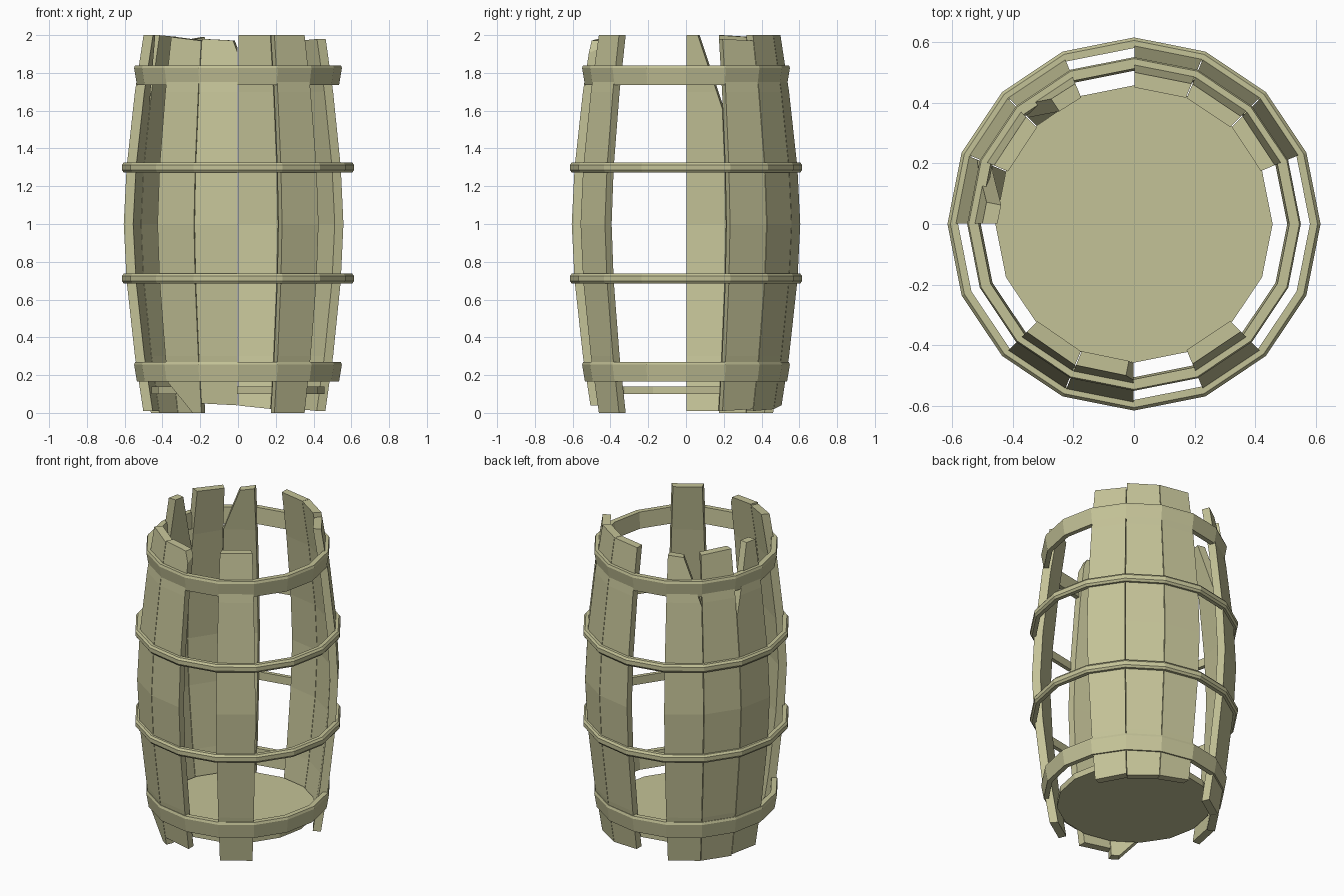
import bpy, bmesh
from math import cos, sin, pi
from mathutils import Vector

cube = bpy.data.objects.get("Cube")
if cube:
    bpy.data.objects.remove(cube)

wood = bpy.data.materials.new("pale olive wood")
wood.use_nodes = True
COLOR = (0.55, 0.54, 0.31, 1)
wood.diffuse_color = COLOR
wood.node_tree.nodes["Principled BSDF"].inputs["Base Color"].default_value = COLOR

SIDES = 16
STEP = 2 * pi / SIDES
THICK = 0.05


def finish(bm, name):
    bmesh.ops.recalc_face_normals(bm, faces=bm.faces)
    mesh = bpy.data.meshes.new(name)
    bm.to_mesh(mesh)
    bm.free()
    mesh.materials.append(wood)
    obj = bpy.data.objects.new(name, mesh)
    bpy.context.collection.objects.link(obj)


def bulge(z):
    return 0.605 - 0.105 * abs(z - 1) ** 1.6


def polar(r, a, z):
    return Vector((r * cos(a), r * sin(a), z))


def bridge(bm, a, b):
    for i in range(len(a)):
        j = (i + 1) % len(a)
        bm.faces.new((a[i], a[j], b[j], b[i]))


# A bowed plank filling one side of the barrel, with broken ends cut off.
# Each cut is a line of two (fraction across, height) points; 'top' cuts go first.
def stave(index, top_cuts=(), bottom_cuts=()):
    bm = bmesh.new()
    a0, a1 = index * STEP + 0.003, (index + 1) * STEP - 0.003
    rings = []
    for z in (0, 0.3, 0.7, 1, 1.3, 1.7, 2):
        r = bulge(z)
        corners = ((r, a0), (r, a1), (r - THICK, a1), (r - THICK, a0))
        rings.append([bm.verts.new(polar(cr, ca, z)) for cr, ca in corners])
    for low, high in zip(rings, rings[1:]):
        bridge(bm, low, high)
    bm.faces.new(rings[0])
    bm.faces.new(rings[-1])

    mid = (a0 + a1) / 2
    outward = Vector((cos(mid), sin(mid), 0))
    for cuts, end in ((top_cuts, 1), (bottom_cuts, -1)):
        for (u0, z0), (u1, z1) in cuts:
            r = bulge(z0)
            p = polar(r, a0, z0).lerp(polar(r, a1, z0), u0)
            q = polar(r, a0, z1).lerp(polar(r, a1, z1), u1)
            normal = (q - p).cross(outward)
            if normal.z * end < 0:
                normal.negate()
            geom = bm.verts[:] + bm.edges[:] + bm.faces[:]
            bmesh.ops.bisect_plane(bm, geom=geom, plane_co=p, plane_no=normal, clear_outer=True)
            bmesh.ops.holes_fill(bm, edges=[e for e in bm.edges if e.is_boundary])
    finish(bm, f"stave_{index:02d}")


# A ring with the given (radius, height) cross-section
def hoop(name, profile):
    bm = bmesh.new()
    loops = [[bm.verts.new(polar(r, i * STEP, z)) for r, z in profile] for i in range(SIDES)]
    for i in range(SIDES):
        bridge(bm, loops[i], loops[(i + 1) % SIDES])
    finish(bm, name)


# Staves: gaps are left where planks are missing
stave(1, [((0, 1.98), (1, 1.97))], [((0, 0.01), (1, 0.02))])
stave(2, (), [((0, 0.01), (1, 0.02))])
stave(3, (), [((0, 0.02), (1, 0.04))])
stave(5, [((0, 1.99), (1, 1.96)), ((0.5, 1.97), (1, 1.7))])
stave(6, [((0, 1.99), (1, 2))])
stave(7, [((0.1, 1.65), (0.6, 1.99))], [((0, 0.01), (1, 0.01))])
stave(10, [((0, 1.99), (1, 1.97))], [((0, 0.16), (0.65, 0.01))])
stave(11, [((0, 1.98), (1, 1.97)), ((0.85, 1.98), (1, 1.91))], [((0, 0.05), (1, 0.04))])
stave(13)

# Wide end bands and narrow belly bands
for name, z in (("lower_end_band", 0.165), ("upper_end_band", 1.735)):
    hoop(name, ((0.505, z), (0.535, z), (0.55, z + 0.09), (0.545, z + 0.105), (0.512, z + 0.105)))
for name, z in (("lower_belly_band", 0.711), ("upper_belly_band", 1.299)):
    h = 0.026
    hoop(name, ((0.58, z - h), (0.605, z - h), (0.615, z - h / 2),
                (0.615, z + h / 2), (0.605, z + h), (0.58, z + h)))

# Floor disc
bm = bmesh.new()
floor = [[bm.verts.new(polar(0.457, i * STEP, z)) for i in range(SIDES)] for z in (0.1, 0.14)]
bridge(bm, *floor)
for ring in floor:
    bm.faces.new(ring)
finish(bm, "floor")
